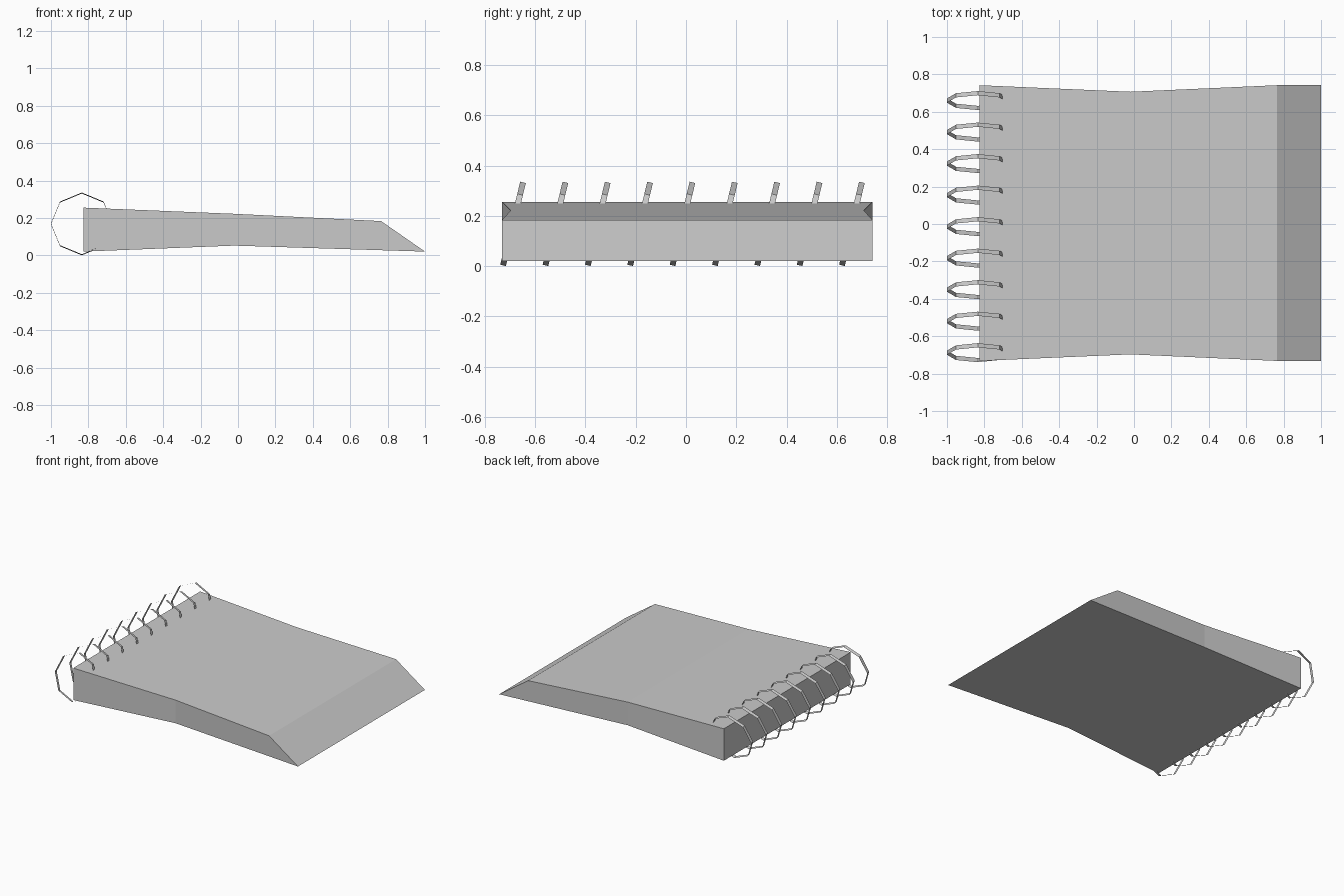
import bpy
import math
from mathutils import Vector

if "Cube" in bpy.data.objects:
    bpy.data.objects.remove(bpy.data.objects["Cube"])


def make_object(name, verts, faces):
    mesh = bpy.data.meshes.new(name)
    mesh.from_pydata(verts, [], faces)
    mesh.update()
    obj = bpy.data.objects.new(name, mesh)
    bpy.context.collection.objects.link(obj)
    return obj


# Pad of pages: stations along x as (x, bottom z, top z, half width)
MID_Y = 0.005
profile = [  # x, z, half width, going round the side outline
    (-0.827, 0.02, 0.737), (-0.02, 0.052, 0.702), (1.0, 0.02, 0.737),
    (0.765, 0.183, 0.737), (-0.02, 0.222, 0.702), (-0.827, 0.255, 0.737),
]
n = len(profile)
verts = [(x, MID_Y - w, z) for x, z, w in profile]
verts += [(x, MID_Y + w, z) for x, z, w in profile]
faces = [(i, i + n, (i + 1) % n + n, (i + 1) % n) for i in range(n)]
# Sides are split at the pinched middle and at the bevelled edge
for quad in [(0, 1, 4, 5), (1, 2, 3, 4)]:
    faces.append(quad)
    faces.append(tuple(i + n for i in reversed(quad)))
make_object("page_pad", verts, faces)


# Binding rings: thin tilted octagonal ribbons passing through the pad
RADIUS, SIDES, TILT = 0.165, 8, 0.24
half = Vector((0, 1, -TILT)).normalized() * 0.0115


def binding_ring(index, y):
    pts = []
    for i in range(SIDES):
        a = math.tau * i / SIDES
        dz = RADIUS * math.sin(a)
        p = Vector((-0.835 + RADIUS * math.cos(a), y + TILT * dz, 0.168 + dz))
        pts += [p - half, p + half]
    m = len(pts)
    quads = [(2 * i, (2 * i + 2) % m, (2 * i + 3) % m, 2 * i + 1)
             for i in range(SIDES)]
    quads = [tuple(reversed(q)) for q in quads]
    make_object(f"binding_ring_{index + 1}", pts, quads)


for k in range(9):
    binding_ring(k, -0.688 + 0.1685 * k)
